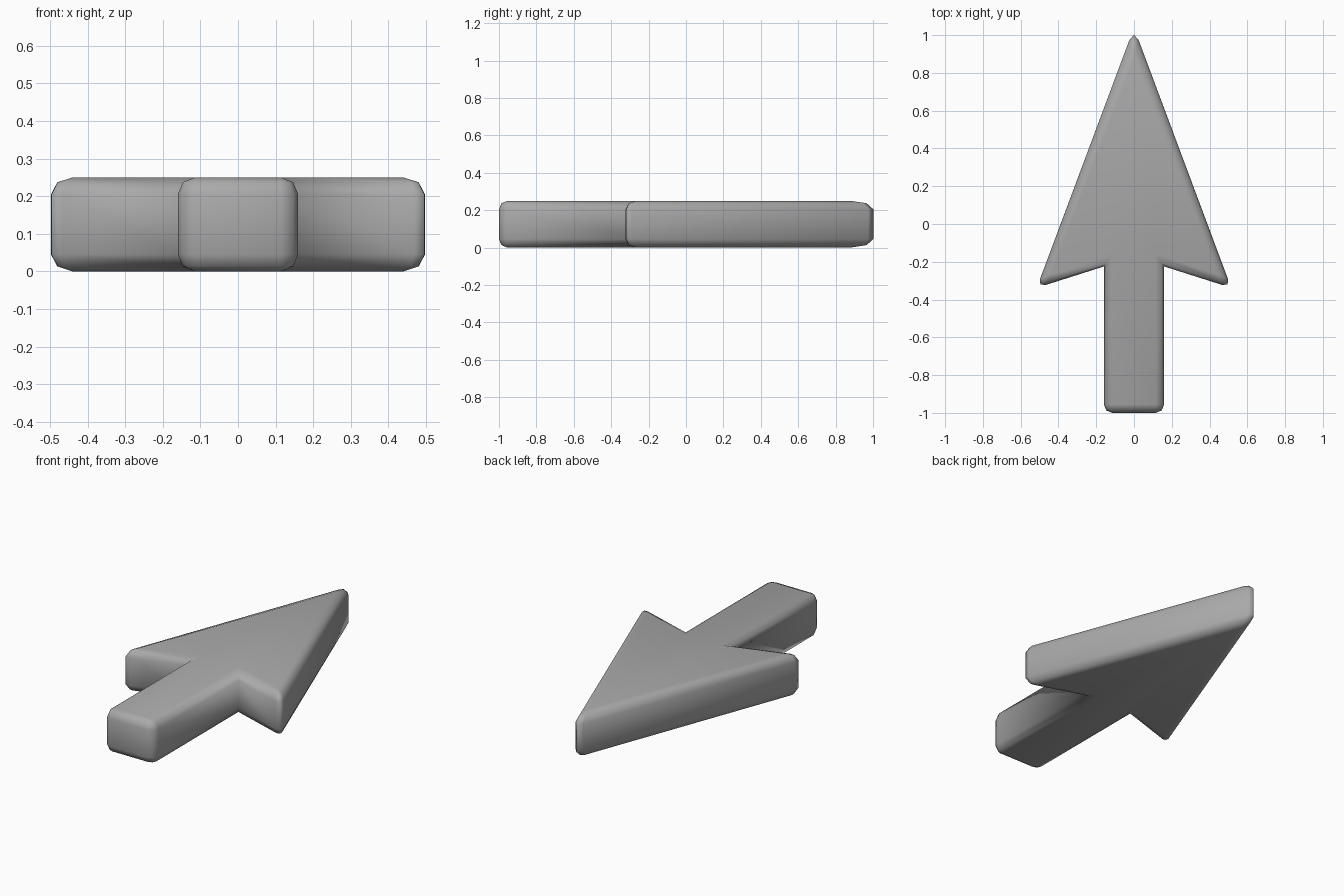
import bpy
import bmesh
from mathutils import Vector

cube = bpy.data.objects.get("Cube")
if cube:
    bpy.data.objects.remove(cube, do_unlink=True)

HEIGHT, BEVEL, ROUND = 0.25, 0.045, 0.293

# Right half of the outline: sharp corner, flat-face corner, rounding length
tip = ((0, 1.04), (0, 0.88), 0.07)
wing = ((0.515, -0.338), (0.44, -0.266), 0.05)
notch = ((0.16, -0.225), (0.115, -0.162), 0.0)
foot = ((0.16, -1.0), (0.115, -0.955), 0.045)


def mirrored(corner):
    (ax, ay), (bx, by), cut = corner
    return ((-ax, ay), (-bx, by), cut)


half = [wing, notch, foot]
corners = [tip] + half + [mirrored(c) for c in reversed(half)]


def outline(inset, rounding):
    """Outline moved towards the flat face, with each corner rounded in two steps."""
    sharp = [Vector(a).lerp(Vector(b), inset) for a, b, _ in corners]
    points = []
    for i, c in enumerate(sharp):
        cut = corners[i][2] * rounding
        before = (sharp[i - 1] - c).normalized() * cut
        after = (sharp[(i + 1) % len(sharp)] - c).normalized() * cut
        points += [c + before, c + (before + after) * ROUND, c + after]
    return points


# Stacked rings: rounded bottom rim, straight wall, rounded top rim
rim = [(0, 1, 0), (BEVEL * ROUND, ROUND, 1 - ROUND), (BEVEL, 0, 1)]
levels = rim + [(HEIGHT - z, t, k) for z, t, k in reversed(rim)]

bm = bmesh.new()
rings = [[bm.verts.new((p.x, p.y, z)) for p in outline(t, k)] for z, t, k in levels]
for low, high in zip(rings, rings[1:]):
    for i in range(len(low)):
        bm.faces.new((low[i - 1], low[i], high[i], high[i - 1]))
bm.faces.new(rings[0])
bm.faces.new(rings[-1])
bmesh.ops.remove_doubles(bm, verts=bm.verts, dist=0.0005)
bmesh.ops.recalc_face_normals(bm, faces=bm.faces)
for face in bm.faces:
    face.smooth = True

mesh = bpy.data.meshes.new("arrow")
bm.to_mesh(mesh)
bm.free()
arrow = bpy.data.objects.new("arrow", mesh)
bpy.context.collection.objects.link(arrow)

# Plain grey material
grey = bpy.data.materials.new("grey")
grey.use_nodes = True
colour = (0.4, 0.4, 0.4, 1)
grey.diffuse_color = colour
shader = grey.node_tree.nodes["Principled BSDF"]
shader.inputs["Base Color"].default_value = colour
shader.inputs["Roughness"].default_value = 0.6
mesh.materials.append(grey)
